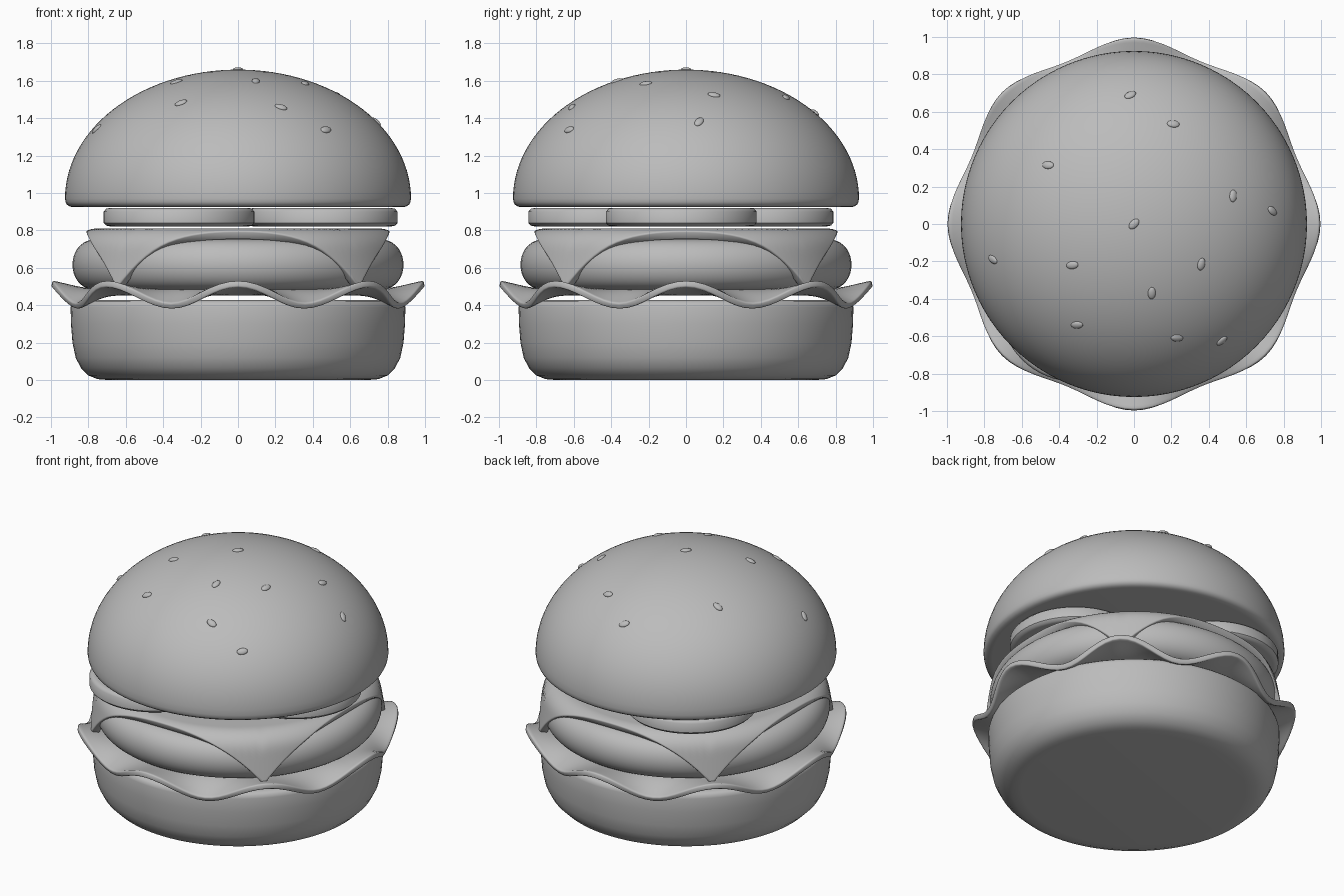
import bpy, bmesh, math
from mathutils import Vector, Matrix

if "Cube" in bpy.data.objects:
    bpy.data.objects.remove(bpy.data.objects["Cube"])

clay = bpy.data.materials.new("plain grey")
clay.diffuse_color = (0.5, 0.5, 0.5, 1)
clay.use_nodes = True
clay.node_tree.nodes["Principled BSDF"].inputs["Base Color"].default_value = clay.diffuse_color


def finish(name, bm, angle=40):
    bmesh.ops.recalc_face_normals(bm, faces=bm.faces)
    me = bpy.data.meshes.new(name)
    bm.to_mesh(me)
    bm.free()
    me.materials.append(clay)
    ob = bpy.data.objects.new(name, me)
    bpy.context.collection.objects.link(ob)
    bpy.ops.object.select_all(action='DESELECT')
    ob.select_set(True)
    bpy.context.view_layer.objects.active = ob
    bpy.ops.object.shade_smooth_by_angle(angle=math.radians(angle))
    return ob


def polar(name, rings, start, end, point, segs=96, angle=40):
    """Rings of points between a start pole and an end pole (None = open)."""
    bm = bmesh.new()
    grid = [[bm.verts.new(point(i, 2 * math.pi * k / segs)) for k in range(segs)]
            for i in range(rings)]
    for a, b in zip(grid, grid[1:]):
        for k in range(segs):
            n = (k + 1) % segs
            bm.faces.new((a[k], a[n], b[n], b[k]))
    for pole, ring in ((start, grid[0]), (end, grid[-1])):
        if pole is not None:
            c = bm.verts.new((0, 0, pole))
            for k in range(segs):
                bm.faces.new((c, ring[k], ring[(k + 1) % segs]))
    return finish(name, bm, angle)


def lathe(name, prof, centre=(0, 0), segs=96):
    ob = polar(name, len(prof), prof[0][1], prof[-1][1],
               lambda i, a: (prof[i][0] * math.cos(a), prof[i][0] * math.sin(a), prof[i][1]),
               segs)
    ob.location = (centre[0], centre[1], 0)
    return ob


def thicken(ob, t, offset):
    m = ob.modifiers.new("thickness", 'SOLIDIFY')
    m.thickness, m.offset = t, offset
    b = ob.modifiers.new("soft edge", 'BEVEL')
    b.width, b.segments, b.limit_method = 0.008, 2, 'ANGLE'
    b.angle_limit = math.radians(50)


# bottom bun
lathe("bottom_bun", [(0.69, 0), (0.75, 0.005), (0.80, 0.025), (0.84, 0.065), (0.868, 0.12),
                     (0.885, 0.20), (0.893, 0.30), (0.895, 0.39), (0.89, 0.41),
                     (0.875, 0.423), (0.85, 0.427)])

# lettuce leaf with eight waves
N = 14


def leaf(i, a):
    w = math.cos(8 * a)
    if i == 0:
        r, z = 0.4, 0.47
    else:
        t = (i - 1) / (N - 2)
        r = 0.74 + t * (0.225 + 0.03 * w)
        s = t * t * (3 - 2 * t) * 0.4 + t ** 2 * 0.6
        z = 0.47 - 0.015 * s + 0.06 * w * s
    return r * math.cos(a), r * math.sin(a), z


thicken(polar("lettuce", N, 0.47, None, leaf, 128, 60), 0.035, 0)

# meat patty with bulging side
patty = [(0.74 + 0.145 * math.cos(t) ** 0.8, 0.617 + 0.137 * math.sin(t))
         for t in [math.radians(-89.9 + 179.8 * k / 18) for k in range(19)]]
lathe("patty", patty)

# cheese slice: square sheet folded down at its four corners
FOLD, BEND, LIMIT = 0.755, 0.13, math.radians(80)
M = 24


def sheet(i, a):
    edge = 0.815 / max(abs(math.cos(a)), abs(math.sin(a)))
    d = 0.6 + (edge - 0.6) * i / (M - 1)
    t = max(0, d - FOLD)
    th = min(t / BEND, LIMIT)
    rest = max(0, t - BEND * LIMIT)
    r = min(d, FOLD) + BEND * math.sin(th) + rest * math.cos(LIMIT)
    z = 0.81 - BEND * (1 - math.cos(th)) - rest * math.sin(LIMIT)
    return r * math.cos(a), r * math.sin(a), z


cheese = polar("cheese", M, 0.81, None, sheet, 128, 60)
up = cheese.data.polygons[-1].normal.z > 0
thicken(cheese, 0.05, -1 if up else 1)

# three tomato slices
for k, c in enumerate([(0.45, -0.025), (-0.315, -0.44), (-0.31, 0.385)]):
    lathe("tomato_slice_%d" % (k + 1),
          [(0.37, 0.822), (0.39, 0.826), (0.403, 0.84), (0.403, 0.90), (0.39, 0.916),
           (0.37, 0.92)], c, 64)

# top bun: domed ellipse above a flat underside
R, Z0, H = 0.925, 0.97, 0.69
dome = [(0.87, 0.925), (0.897, 0.927), (0.915, 0.938), (0.922, 0.952)]
dome += [(R * math.cos(t), Z0 + H * math.sin(t))
         for t in [math.radians(88 * k / 28) for k in range(29)]]
dome.append((0.005, Z0 + H))
lathe("top_bun", dome)

# sesame seeds: x, y, turn in degrees
seeds = [(-0.02, 0.69, 40), (0.21, 0.535, 0), (-0.46, 0.315, -10), (0.53, 0.15, 80),
         (0.74, 0.07, -20), (0, 0, 45), (-0.755, -0.19, -10), (-0.33, -0.22, 10),
         (0.36, -0.215, 80), (0.095, -0.37, 90), (-0.305, -0.54, 15),
         (0.23, -0.61, -15), (0.47, -0.625, 50)]
bm = bmesh.new()
for x, y, turn in seeds:
    z = H * math.sqrt(1 - (x * x + y * y) / R ** 2)
    n = Vector((x / R ** 2, y / R ** 2, z / H ** 2)).normalized()
    d = Vector((math.cos(math.radians(turn)), math.sin(math.radians(turn)), 0))
    u = (d - n * d.dot(n)).normalized()
    rot = Matrix((u, n.cross(u), n)).transposed().to_4x4()
    mat = Matrix.Translation((x, y, Z0 + z)) @ rot @ Matrix.Diagonal((0.034, 0.021, 0.012, 1))
    bmesh.ops.create_uvsphere(bm, u_segments=16, v_segments=10, radius=1, matrix=mat)
finish("sesame_seeds", bm, 60)
